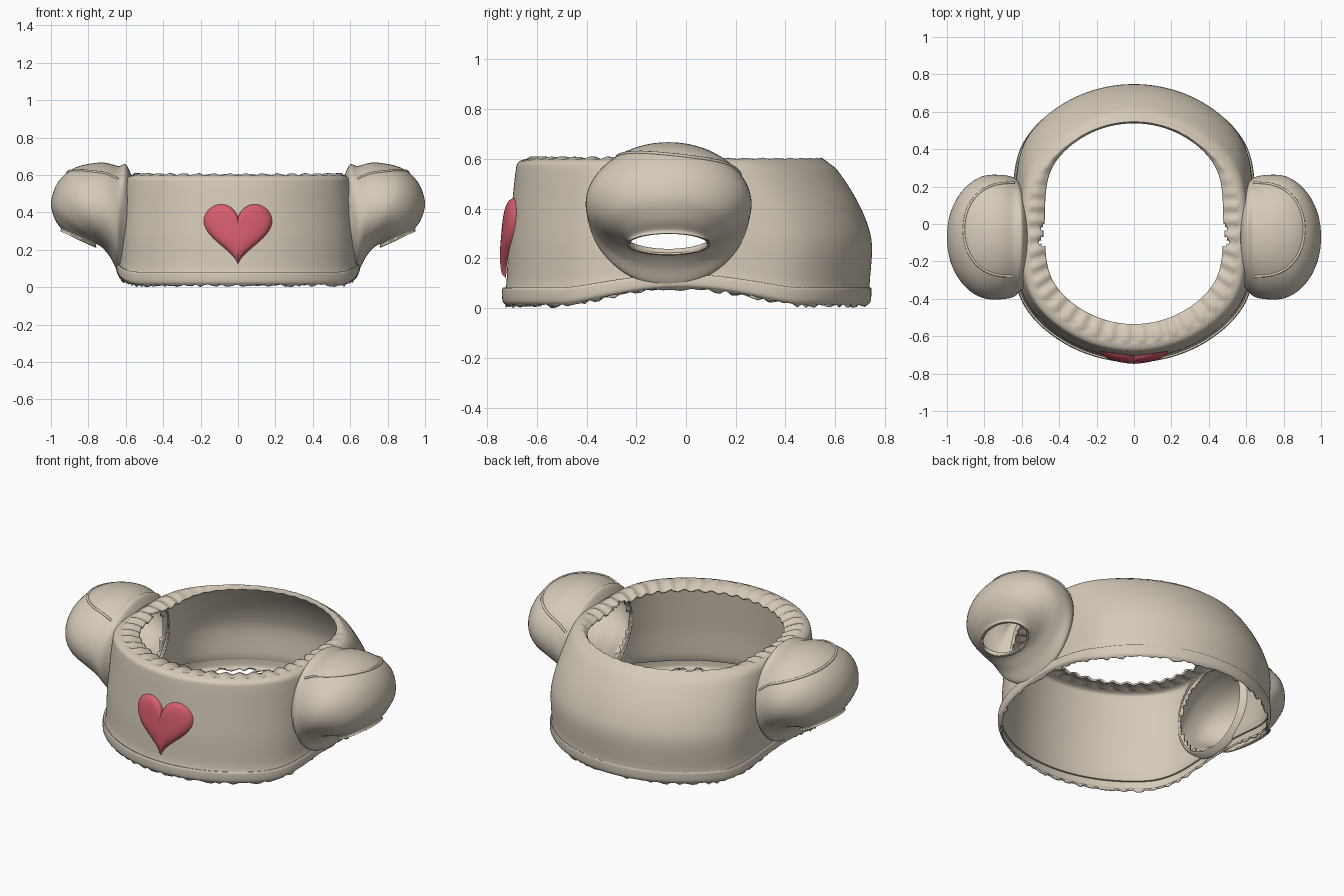
import bpy, math, random
from mathutils import Vector
from mathutils.bvhtree import BVHTree

if "Cube" in bpy.data.objects:
    bpy.data.objects.remove(bpy.data.objects["Cube"])
random.seed(3)


def material(name, rgb):
    m = bpy.data.materials.new(name)
    m.diffuse_color = (*rgb, 1)
    m.use_nodes = True
    m.node_tree.nodes["Principled BSDF"].inputs["Base Color"].default_value = m.diffuse_color
    return m


CREAM = material("cream_cloth", (0.67, 0.595, 0.49))
PINK = material("rose_pink", (0.68, 0.11, 0.155))


def smooth_rows(rows, n):
    """Catmull-Rom interpolation of profile rows, n steps per span."""
    out = []
    for i in range(len(rows) - 1):
        p = [rows[max(i - 1, 0)], rows[i], rows[i + 1], rows[min(i + 2, len(rows) - 1)]]
        for k in range(n):
            t = k / n
            out.append([0.5 * (2 * b + (c - a) * t + (2 * a - 5 * b + 4 * c - d) * t * t
                               + (3 * b - a - 3 * c + d) * t ** 3) for a, b, c, d in zip(*p)])
    return out + [list(rows[-1])]


def loft(name, rings, mat, flip=False, drop=None, thick=0.0):
    """Skin closed rings of points; drop(centre) leaves out faces."""
    n = len(rings[0])
    verts = [v for r in rings for v in r]
    faces = []
    for j in range(len(rings) - 1):
        for i in range(n):
            k = (i + 1) % n
            f = [j * n + i, j * n + k, (j + 1) * n + k, (j + 1) * n + i]
            c = [sum(verts[v][a] for v in f) / 4 for a in range(3)]
            if drop and drop(c):
                continue
            faces.append(f[::-1] if flip else f)
    me = bpy.data.meshes.new(name)
    me.from_pydata(verts, [], faces)
    me.materials.append(mat)
    ob = bpy.data.objects.new(name, me)
    bpy.context.collection.objects.link(ob)
    bpy.context.view_layer.objects.active = ob
    ob.select_set(True)
    bpy.ops.object.shade_smooth_by_angle(angle=math.radians(50))
    ob.select_set(False)
    if thick:
        s = ob.modifiers.new("cloth_thickness", 'SOLIDIFY')
        s.thickness = thick
        s.offset = -1
    return ob


# Bodice: height, half width, front depth, back depth
BODY = [(.012, .645, .725, .73), (.03, .66, .738, .743), (.08, .657, .738, .745),
        (.092, .645, .723, .738), (.25, .645, .715, .748), (.35, .64, .706, .725),
        (.45, .635, .696, .678), (.55, .62, .685, .612), (.585, .605, .675, .572),
        (.600, .575, .64, .552), (.600, .53, .59, .545), (.58, .485, .535, .538)]
N = 200


def body_point(row, a, j, total):
    z, rx, yf, yb = row
    c, s = math.cos(a), math.sin(a)
    # round plan, softly flattened at the sides
    side = yf if s < 0 else yf + (yb - yf) * s
    x = side * c
    x *= (1 + (abs(x) / rx) ** 14) ** (-1 / 14)
    y = s * (yb if s > 0 else yf)
    # hem arches up under the arms
    d = min(1, abs(y + .02) / .48)
    z += .07 * (1 - d * d) ** 1.5 * max(0, 1 - z / .35)
    # gathered ruffle around the neckline, ragged hem edge
    if j > total - 9:
        z += .008 * math.sin(a * 45) * (1 if s < .3 else .3)
    if j == 0:
        z += random.uniform(-.012, .008)
    return (x, y, z)


rows = smooth_rows(BODY, 4)
rings = [[body_point(r, 2 * math.pi * i / N, j, len(rows)) for i in range(N)]
         for j, r in enumerate(rows)]


def armhole(c):
    return abs(c[0]) > .4 and c[2] < .59 and ((c[1] + .07) / .25) ** 2 + ((c[2] - .355) / .235) ** 2 < 1


loft("bodice", rings, CREAM, drop=armhole, thick=.01)

# Puffed sleeves: top x, top z, bottom x, bottom z, half width in y
SLEEVE = [(.57, .60, .60, .115, .262), (.60, .657, .632, .09, .295), (.64, .648, .652, .10, .32),
          (.73, .667, .68, .155, .332), (.87, .64, .71, .195, .33), (.96, .565, .73, .215, .30),
          (1.0, .455, .745, .225, .25), (.98, .365, .755, .23, .19), (.948, .315, .76, .225, .162),
          (.952, .30, .757, .212, .168), (.935, .30, .77, .215, .155)]
M = 72
for side, label in ((1, "right"), (-1, "left")):
    rings = []
    for tx, tz, bx, bz, w in smooth_rows(SLEEVE, 4):
        ring = []
        for i in range(M):
            a = 2 * math.pi * i / M
            t = (1 + math.sin(a)) / 2
            ring.append((side * (bx + (tx - bx) * t), -.07 + w * math.cos(a), bz + (tz - bz) * t))
        rings.append(ring)
    sleeve = loft("sleeve_" + label, rings, CREAM, flip=side < 0, thick=.008)

    # Raised seam draped over the top of the sleeve
    tree = BVHTree.FromPolygons([v.co for v in sleeve.data.vertices],
                                [p.vertices[:] for p in sleeve.data.polygons])
    cu = bpy.data.curves.new("sleeve_seam_" + label, 'CURVE')
    cu.dimensions = '3D'
    cu.bevel_depth = .007
    cu.bevel_resolution = 2
    pts = []
    for k in range(49):
        a = math.pi * (k / 48 - .5)
        x = side * (.64 + .27 * max(0, math.cos(a)) ** .75)
        hit = tree.ray_cast(Vector((x, -.03 + .25 * math.sin(a), 1)), Vector((0, 0, -1)))[0]
        if hit:
            pts.append(hit)
    sp = cu.splines.new('POLY')
    sp.points.add(len(pts) - 1)
    for p, q in zip(sp.points, pts):
        p.co = (*q, 1)
    cu.materials.append(CREAM)
    bpy.context.collection.objects.link(bpy.data.objects.new("sleeve_seam_" + label, cu))


# Padded heart on the chest, following the front of the bodice
def front_y(x, z):
    for a, b in zip(BODY[3:], BODY[4:]):
        if a[0] <= z <= b[0]:
            yf = a[2] + (b[2] - a[2]) * (z - a[0]) / (b[0] - a[0])
            return -math.sqrt(yf * yf - x * x)
    return -.72


rings = []
for k in range(15):
    s = 1 - k / 14 if k < 14 else .001
    ring = []
    for i in range(96):
        t = 2 * math.pi * i / 96
        x = .182 * math.sin(t) ** 3 * s
        z = .31 + .0112 * s * (13 * math.cos(t) - 5 * math.cos(2 * t) - 2 * math.cos(3 * t) - math.cos(4 * t))
        ring.append((x, front_y(x, z) - .002 - .03 * math.sqrt(1 - s ** 4), z))
    rings.append(ring)
loft("heart_patch", rings, PINK, flip=True)
